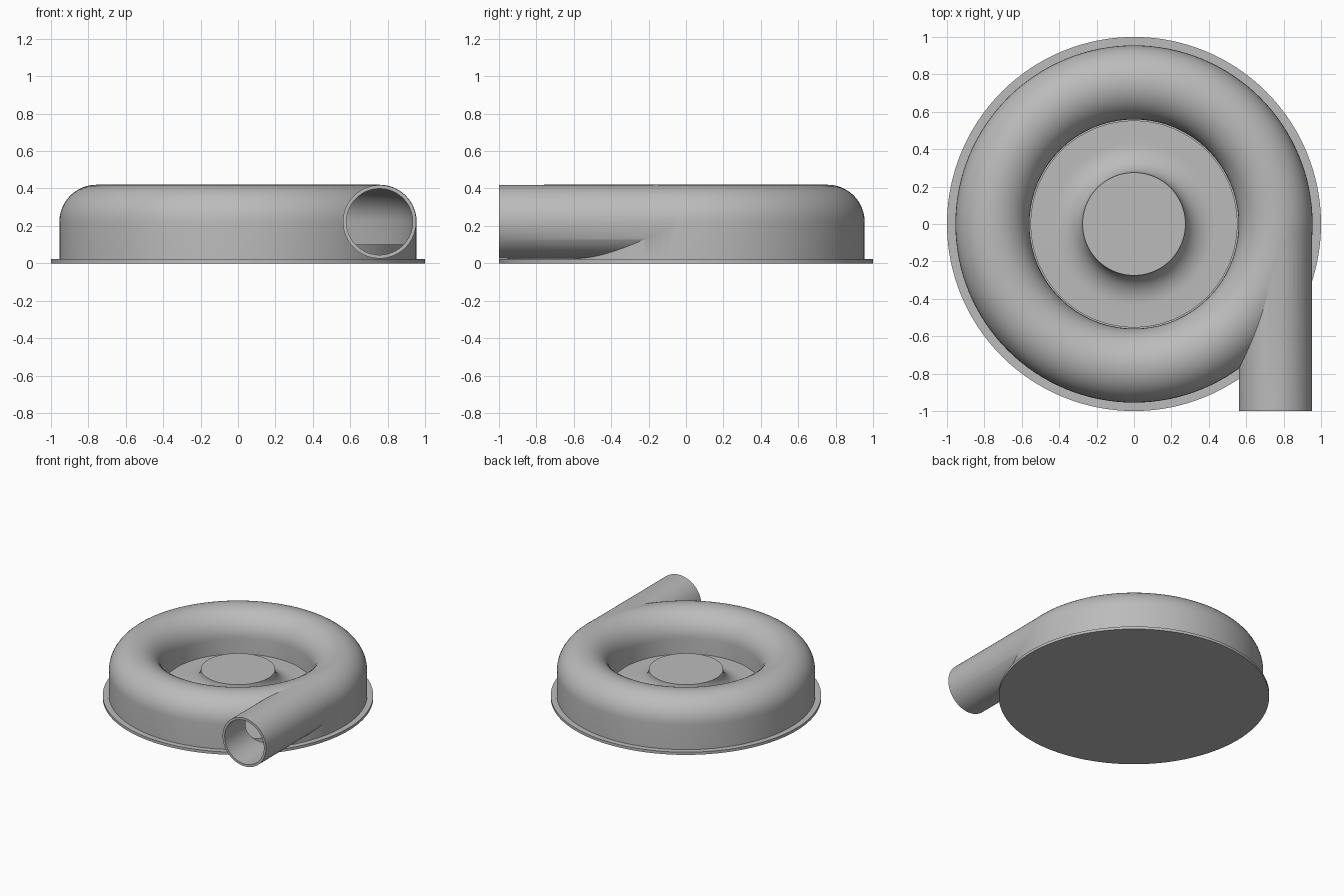
import bpy, bmesh
from math import pi, cos, sin
from mathutils import Matrix

cube = bpy.data.objects.get("Cube")
if cube:
    bpy.data.objects.remove(cube, do_unlink=True)

metal = bpy.data.materials.new("plain_grey")
metal.use_nodes = True
GREY = (0.5, 0.5, 0.5, 1)
metal.diffuse_color = GREY
metal.node_tree.nodes["Principled BSDF"].inputs["Base Color"].default_value = GREY

SEGMENTS = 128
RING, MID = 0.757, 0.222      # centre of the scroll section
OUTER, INNER = 0.198, 0.179   # outside and bore radii


def make_object(name, bm):
    bmesh.ops.recalc_face_normals(bm, faces=bm.faces[:])
    mesh = bpy.data.meshes.new(name)
    bm.to_mesh(mesh)
    bm.free()
    mesh.materials.append(metal)
    obj = bpy.data.objects.new(name, mesh)
    bpy.context.collection.objects.link(obj)
    return obj


def lathe(name, profile, closed=False):
    """Spin an (r, z) profile round z; points on the axis become poles."""
    bm = bmesh.new()
    rings = []
    for r, z in profile:
        if r == 0:
            rings.append([bm.verts.new((0, 0, z))] * SEGMENTS)
        else:
            angles = [2 * pi * i / SEGMENTS for i in range(SEGMENTS)]
            rings.append([bm.verts.new((r * cos(a), r * sin(a), z)) for a in angles])
    pairs = list(zip(rings, rings[1:]))
    if closed:
        pairs.append((rings[-1], rings[0]))
    for low, high in pairs:
        for i in range(SEGMENTS):
            j = (i + 1) % SEGMENTS
            corners = dict.fromkeys((low[i], low[j], high[j], high[i]))
            bm.faces.new(list(corners))
    return make_object(name, bm)


def scroll(name, radius, bottom):
    """Ring with straight walls and a half-round top."""
    arc = [(RING + radius * cos(pi * i / 24), MID + radius * sin(pi * i / 24))
           for i in range(25)]
    return lathe(name, [(RING + radius, bottom)] + arc + [(RING - radius, bottom)], True)


def pipe(name, radius, y_start, y_end):
    bm = bmesh.new()
    place = (Matrix.Translation((RING, (y_start + y_end) / 2, MID))
             @ Matrix.Rotation(pi / 2, 4, "X"))
    bmesh.ops.create_cone(bm, cap_ends=True, segments=96, radius1=radius,
                          radius2=radius, depth=y_end - y_start, matrix=place)
    return make_object(name, bm)


def select(obj):
    bpy.ops.object.select_all(action="DESELECT")
    obj.select_set(True)
    bpy.context.view_layer.objects.active = obj


def combine(target, tool, operation):
    mod = target.modifiers.new(operation.lower(), "BOOLEAN")
    mod.object, mod.operation, mod.solver = tool, operation, "EXACT"
    select(target)
    bpy.ops.object.modifier_apply(modifier=mod.name)
    bpy.data.objects.remove(tool, do_unlink=True)


# Scroll housing joined to its tangential outlet, then hollowed out
housing = scroll("scroll_housing", OUTER, 0.02)
combine(housing, pipe("outlet_pipe", OUTER - 0.002, -1, 0), "UNION")
combine(housing, scroll("scroll_cavity", INNER, -0.05), "DIFFERENCE")
combine(housing, pipe("outlet_bore", INNER - 0.002, -1.1, 0), "DIFFERENCE")

# Mounting flange
base = lathe("base_flange", [(0, 0), (1, 0), (1, 0.022), (0, 0.022)])

# Inner floor with a groove at the lip and a flared hub
flare = [(0.435 - 0.16 * sin(pi / 2 * i / 14), 0.235 - 0.135 * cos(pi / 2 * i / 14))
         for i in range(15)]
floor = lathe("floor_and_hub", [(0, 0.015), (0.938, 0.015), (0.938, 0.1), (0.57, 0.1),
                                (0.57, 0.06), (0.553, 0.06), (0.553, 0.1)]
              + flare + [(0, 0.235)])

for part in (housing, base, floor):
    select(part)
    bpy.ops.object.shade_smooth_by_angle(angle=pi / 6)
